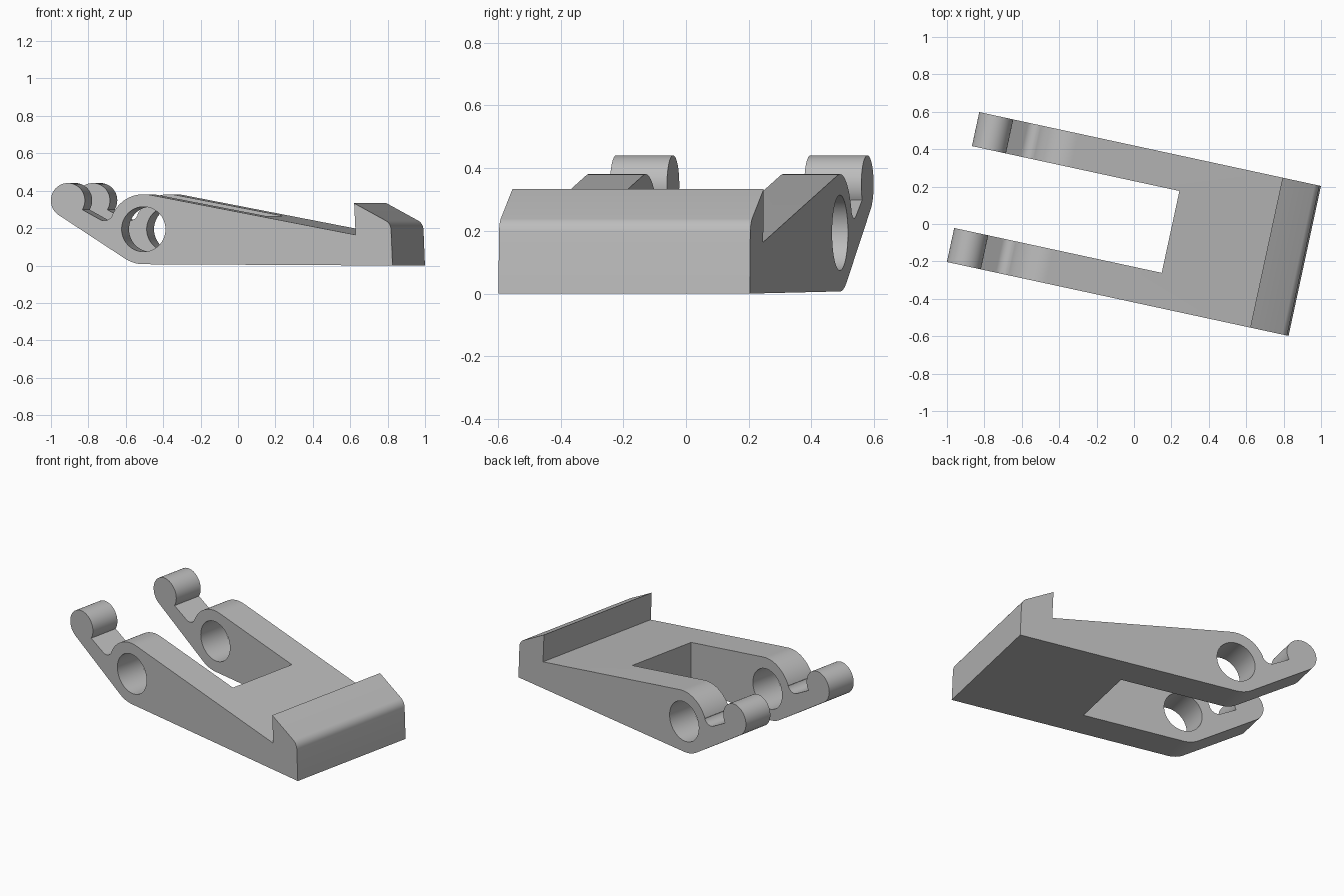
import bpy, bmesh, math
from mathutils import Matrix

cube = bpy.data.objects.get("Cube")
if cube:
    bpy.data.objects.remove(cube, do_unlink=True)

TURN = Matrix.Rotation(math.radians(-12.2), 4, 'Z')
HALF_WIDTH = 0.41
PIVOT, PIVOT_R = (-0.428, 0.194), 0.187
HOOK, HOOK_R = (-0.842, 0.348), 0.093

grey = bpy.data.materials.new("plain grey")
grey.use_nodes = True
colour = (0.5, 0.5, 0.5, 1)
grey.diffuse_color = colour
grey.node_tree.nodes["Principled BSDF"].inputs["Base Color"].default_value = colour


def arc(centre, radius, start, end, steps):
    """Points along an arc, angles in degrees."""
    angles = [math.radians(start + (end - start) * i / steps) for i in range(steps + 1)]
    return [(centre[0] + radius * math.cos(a), centre[1] + radius * math.sin(a)) for a in angles]


def extrude_profile(name, profile, half_width):
    """Solid made by sweeping an x-z outline across the width."""
    bm = bmesh.new()
    face = bm.faces.new([bm.verts.new((x, -half_width, z)) for x, z in profile])
    swept = bmesh.ops.extrude_face_region(bm, geom=[face])["geom"]
    verts = [v for v in swept if isinstance(v, bmesh.types.BMVert)]
    bmesh.ops.translate(bm, verts=verts, vec=(0, 2 * half_width, 0))
    bmesh.ops.recalc_face_normals(bm, faces=bm.faces)
    bmesh.ops.transform(bm, matrix=TURN, verts=bm.verts)
    mesh = bpy.data.meshes.new(name)
    bm.to_mesh(mesh)
    bm.free()
    mesh.materials.append(grey)
    obj = bpy.data.objects.new(name, mesh)
    bpy.context.collection.objects.link(obj)
    return obj


# Side outline: hook tip, notch, pivot boss, sloping deck, raised lip
outline = arc(HOOK, HOOK_R, 237.7, -32, 48)
outline += arc((-0.643, 0.290), 0.05, 238, 335.5, 18)
outline += arc(PIVOT, PIVOT_R, 155.5, 79.3, 20)
outline += [(0.732, 0.164), (0.724, 0.333)]
outline += arc((0.868, 0.190), 0.058, 57, 3, 8)
outline += [(0.934, 0.0)]
outline += arc(PIVOT, PIVOT_R, 270, 237.7, 10)
bracket = extrude_profile("forked_bracket", outline, HALF_WIDTH)

# Gap between the arms, and the pivot bore through both
gap = extrude_profile("arm_gap_cutter", [(-1.2, -0.2), (0.2, -0.2), (0.2, 0.7), (-1.2, 0.7)], 0.224)
bore = extrude_profile("pivot_bore_cutter", arc(PIVOT, 0.12, 0, 354.375, 63), 0.6)

bpy.context.view_layer.objects.active = bracket
for cutter in (gap, bore):
    mod = bracket.modifiers.new(cutter.name, 'BOOLEAN')
    mod.operation = 'DIFFERENCE'
    mod.solver = 'EXACT'
    mod.object = cutter
    bpy.ops.object.modifier_apply(modifier=mod.name)
    bpy.data.objects.remove(cutter, do_unlink=True)

# Smooth the curved surfaces, keep the corners crisp
bpy.ops.object.select_all(action='DESELECT')
bracket.select_set(True)
bpy.ops.object.shade_smooth_by_angle(angle=math.radians(20))
